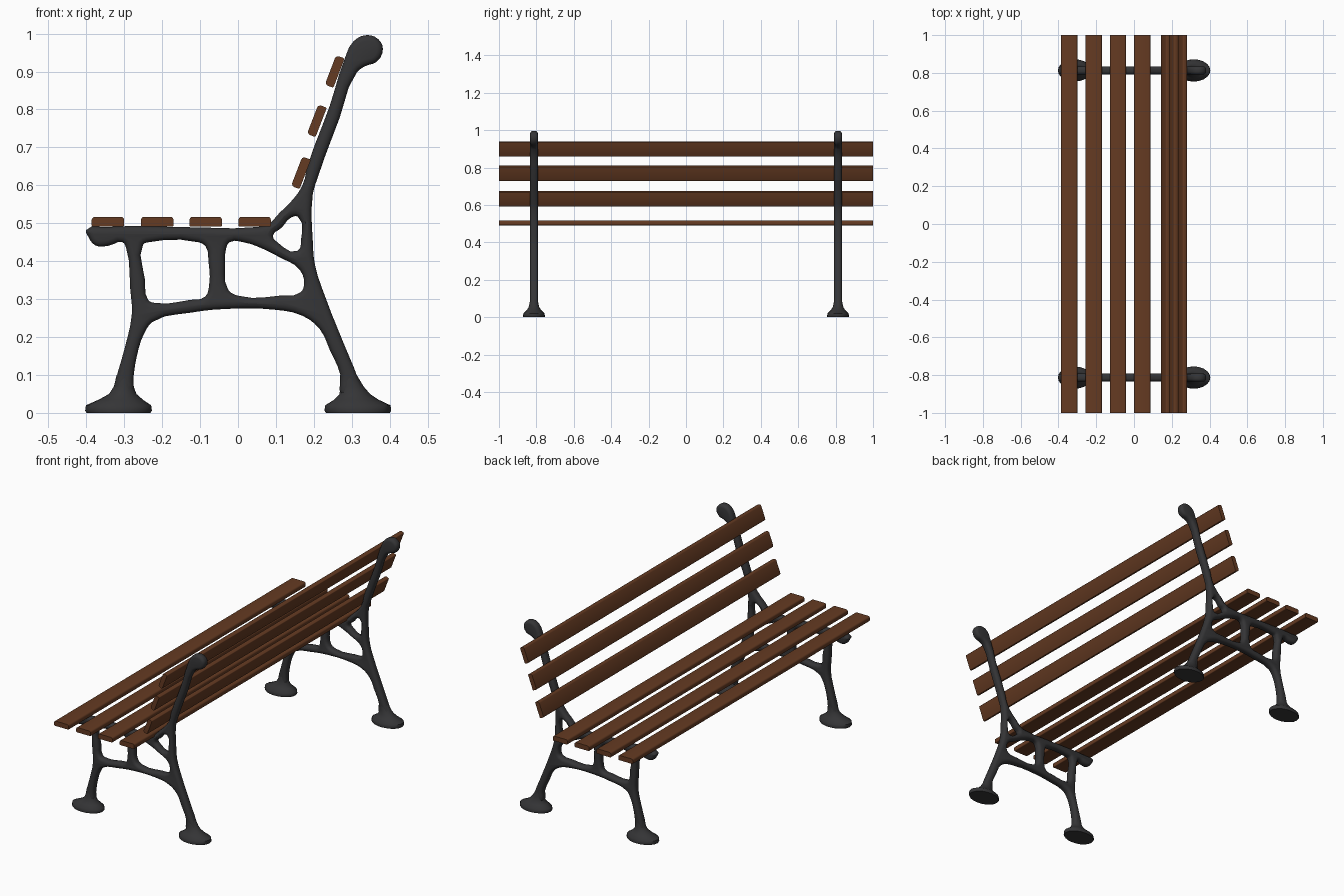
import bpy, bmesh, math
from mathutils import Matrix, Vector

if "Cube" in bpy.data.objects:
    bpy.data.objects.remove(bpy.data.objects["Cube"])

FRAME_Y = 0.813


def material(name, rgb):
    m = bpy.data.materials.new(name)
    m.diffuse_color = (*rgb, 1)
    m.use_nodes = True
    m.node_tree.nodes["Principled BSDF"].inputs["Base Color"].default_value = m.diffuse_color
    return m


iron = material("dark_iron", (0.035, 0.035, 0.037))
wood = material("brown_wood", (0.13, 0.043, 0.016))


def add_object(name, mesh, mat, loc=(0, 0, 0)):
    ob = bpy.data.objects.new(name, mesh)
    bpy.context.collection.objects.link(ob)
    ob.location = loc
    if not mesh.materials:
        mesh.materials.append(mat)
    return ob


def smooth(ob, angle):
    bpy.ops.object.select_all(action='DESELECT')
    ob.select_set(True)
    bpy.context.view_layer.objects.active = ob
    bpy.ops.object.shade_smooth_by_angle(angle=math.radians(angle))


# Side frame: outline and three openings, in x, z
outline = [
    (-.40, .482), (-.395, .465), (-.375, .441), (-.34, .441), (-.305, .45), (-.295, .435),
    (-.284, .325), (-.28, .26), (-.30, .166), (-.324, .075), (-.326, .045), (-.28, .045),
    (-.276, .09), (-.266, .153), (-.247, .21), (-.225, .24), (-.126, .264), (-.034, .274),
    (.097, .272), (.17, .256), (.216, .22), (.242, .166), (.27, .10), (.274, .045),
    (.33, .045), (.316, .092), (.28, .18), (.23, .306), (.203, .39), (.197, .456),
    (.197, .575), (.21, .62), (.268, .778), (.313, .897), (.335, .914), (.366, .926),
    (.382, .96), (.37, .985), (.34, .996), (.305, .98), (.28, .93), (.242, .81),
    (.184, .654), (.17, .60), (.137, .554), (.11, .528), (.08, .498), (.05, .49),
    (-.15, .49), (-.35, .49)]
front_hole = [(-.25, .444), (-.235, .45), (-.105, .45), (-.085, .438), (-.078, .40), (-.076, .338),
              (-.087, .306), (-.126, .298), (-.22, .29), (-.237, .298), (-.245, .35)]
rear_hole = [(-.022, .45), (.018, .449), (.06, .435), (.11, .41), (.163, .377), (.174, .338),
             (.165, .318), (.11, .309), (0, .309), (-.026, .325), (-.034, .39), (-.032, .43)]
brace_hole = [(.158, .517), (.14, .515), (.115, .488), (.092, .467), (.105, .449), (.157, .427),
              (.166, .455)]

curve = bpy.data.curves.new("frame_curve", 'CURVE')
curve.dimensions = '2D'
curve.fill_mode = 'BOTH'
curve.resolution_u = 3
curve.extrude = 0.006
curve.bevel_depth = 0.015
curve.bevel_resolution = 2
curve.offset = -0.015
for pts in (outline, front_hole, rear_hole, brace_hole):
    s = curve.splines.new('BEZIER')
    s.bezier_points.add(len(pts) - 1)
    s.use_cyclic_u = True
    for bp, (x, z) in zip(s.bezier_points, pts):
        bp.co = (x, z, 0)
        bp.handle_left_type = bp.handle_right_type = 'AUTO'
tmp = bpy.data.objects.new("frame_helper", curve)
bpy.context.collection.objects.link(tmp)
dg = bpy.context.evaluated_depsgraph_get()
frame_mesh = bpy.data.meshes.new_from_object(tmp.evaluated_get(dg))
bpy.data.objects.remove(tmp)
bm = bmesh.new()
bm.from_mesh(frame_mesh)
bmesh.ops.remove_doubles(bm, verts=bm.verts, dist=1e-5)
bmesh.ops.transform(bm, matrix=Matrix.Rotation(math.pi / 2, 4, 'X'), verts=bm.verts)
bmesh.ops.recalc_face_normals(bm, faces=bm.faces)
bm.to_mesh(frame_mesh)
bm.free()


# Flared oval foot: stacked rings of (centre x, radius x, radius y, z)
def foot_mesh(name, rings, n=20):
    bm = bmesh.new()
    loops = [[bm.verts.new((cx + rx * math.cos(2 * math.pi * i / n),
                            ry * math.sin(2 * math.pi * i / n), z)) for i in range(n)]
             for cx, rx, ry, z in rings]
    for a, b in zip(loops, loops[1:]):
        for i in range(n):
            j = (i + 1) % n
            bm.faces.new((a[i], a[j], b[j], b[i]))
    bm.faces.new(loops[0][::-1])
    bm.faces.new(loops[-1])
    me = bpy.data.meshes.new(name)
    bm.to_mesh(me)
    bm.free()
    return me


front_foot = foot_mesh("front_foot", [
    (-.315, .084, .058, 0), (-.315, .088, .059, .006), (-.315, .086, .056, .02),
    (-.309, .058, .041, .035), (-.304, .036, .030, .05), (-.301, .026, .024, .07),
    (-.299, .021, .020, .10)])
rear_foot = foot_mesh("rear_foot", [
    (.316, .084, .058, 0), (.316, .088, .059, .006), (.316, .086, .056, .02),
    (.312, .058, .041, .035), (.308, .040, .030, .05), (.300, .031, .024, .07),
    (.291, .022, .020, .10)])

for side, y in (("left", -FRAME_Y), ("right", FRAME_Y)):
    for label, me in (("side_frame", frame_mesh), ("front_foot", front_foot),
                      ("rear_foot", rear_foot)):
        smooth(add_object(f"{side}_{label}", me, iron, (0, y, 0)), 50)


# Wooden slat with rounded long edges
def slat(name, x, z, width, thick, tilt=0):
    bm = bmesh.new()
    bmesh.ops.create_cube(bm, size=1)
    bmesh.ops.scale(bm, vec=Vector((width, 2, thick)), verts=bm.verts)
    for top, r in ((True, .009), (False, .004)):
        edges = [e for e in bm.edges
                 if abs(e.verts[0].co.y - e.verts[1].co.y) > 1
                 and abs(e.verts[0].co.x) > width / 2 - 1e-4
                 and (e.verts[0].co.z > thick / 2 - 1e-4 if top
                      else e.verts[0].co.z < -thick / 2 + 1e-4)]
        bmesh.ops.bevel(bm, geom=edges, offset=r, segments=3, profile=0.5, affect='EDGES')
    me = bpy.data.meshes.new(name)
    bm.to_mesh(me)
    bm.free()
    ob = add_object(name, me, wood, (x, 0, z))
    ob.rotation_euler = (0, -math.radians(tilt), 0)
    smooth(ob, 40)


for i, x in enumerate((-.343, -.213, -.085, .044)):
    slat(f"seat_slat_{i + 1}", x, .504, .086, .026)
for i, (x, z) in enumerate(((.166, .633), (.208, .77), (.255, .90))):
    slat(f"back_slat_{i + 1}", x, z, .083, .024, 69)
